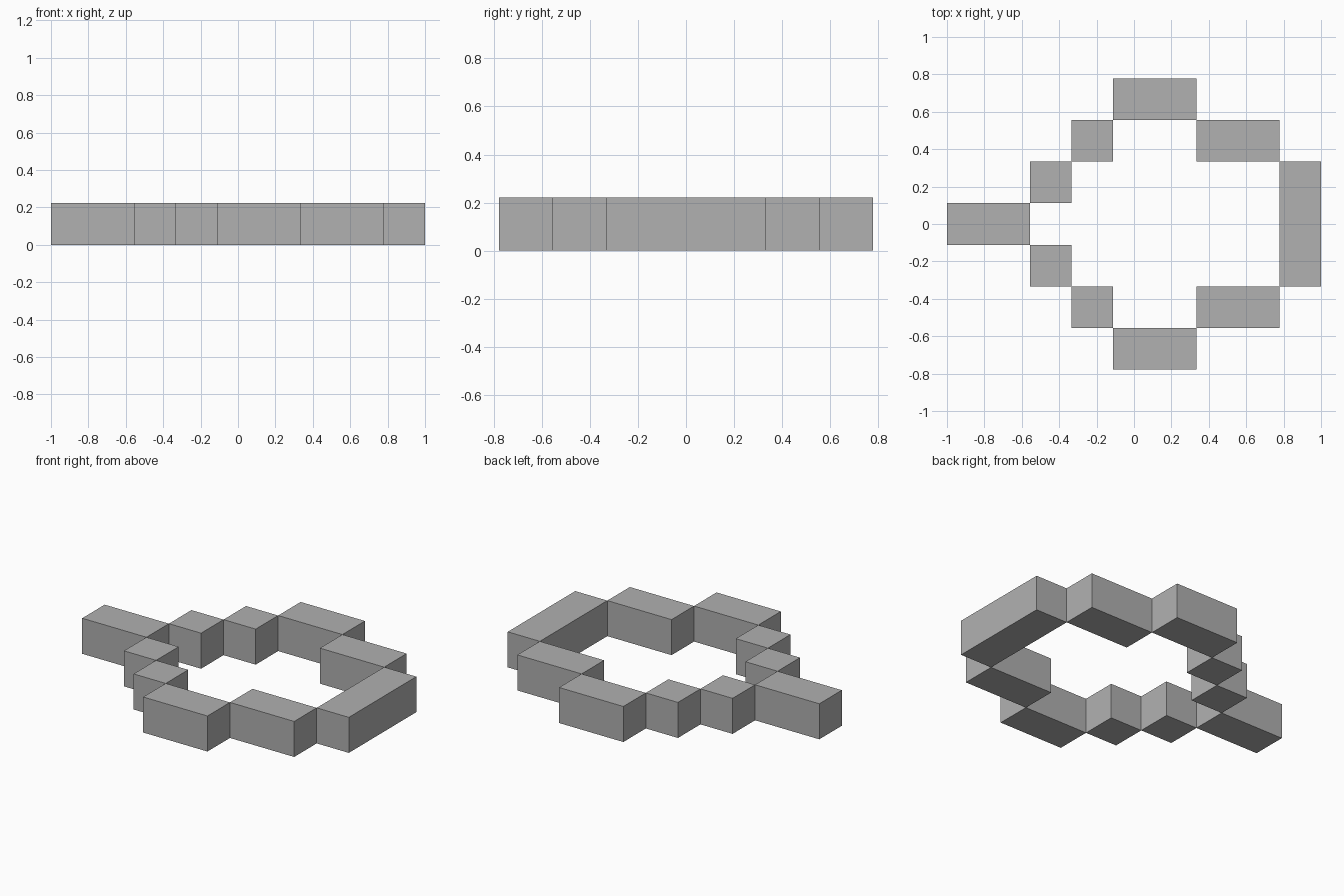
import bpy
import bmesh

cube = bpy.data.objects.get("Cube")
if cube:
    bpy.data.objects.remove(cube, do_unlink=True)

UNIT = 2 / 9  # one block cell

# Single flat grey
grey = bpy.data.materials.new("stone_grey")
grey.use_nodes = True
colour = (0.44, 0.44, 0.44, 1)
grey.diffuse_color = colour
grey.node_tree.nodes["Principled BSDF"].inputs["Base Color"].default_value = colour


def block(name, x0, x1, y0, y1):
    """Box one cell high; x and y limits are in cells from the centre."""
    bm = bmesh.new()
    bmesh.ops.create_cube(bm, size=1)
    bmesh.ops.scale(bm, vec=((x1 - x0) * UNIT, (y1 - y0) * UNIT, UNIT), verts=bm.verts)
    mesh = bpy.data.meshes.new(name)
    bm.to_mesh(mesh)
    bm.free()
    mesh.materials.append(grey)
    obj = bpy.data.objects.new(name, mesh)
    obj.location = ((x0 + x1) / 2 * UNIT, (y0 + y1) / 2 * UNIT, UNIT / 2)
    bpy.context.collection.objects.link(obj)


# Blocks on the centre line
block("tail_block", -4.5, -2.5, -0.5, 0.5)
block("end_wall", 3.5, 4.5, -1.5, 1.5)

# Stepped ring, mirrored front to back: name, x start, x end, inner y
steps = [
    ("inner_step", -2.5, -1.5, 0.5),
    ("outer_step", -1.5, -0.5, 1.5),
    ("side_wall", -0.5, 1.5, 2.5),
    ("shoulder_wall", 1.5, 3.5, 1.5),
]
for name, x0, x1, y in steps:
    block("back_" + name, x0, x1, y, y + 1)
    block("front_" + name, x0, x1, -y - 1, -y)
